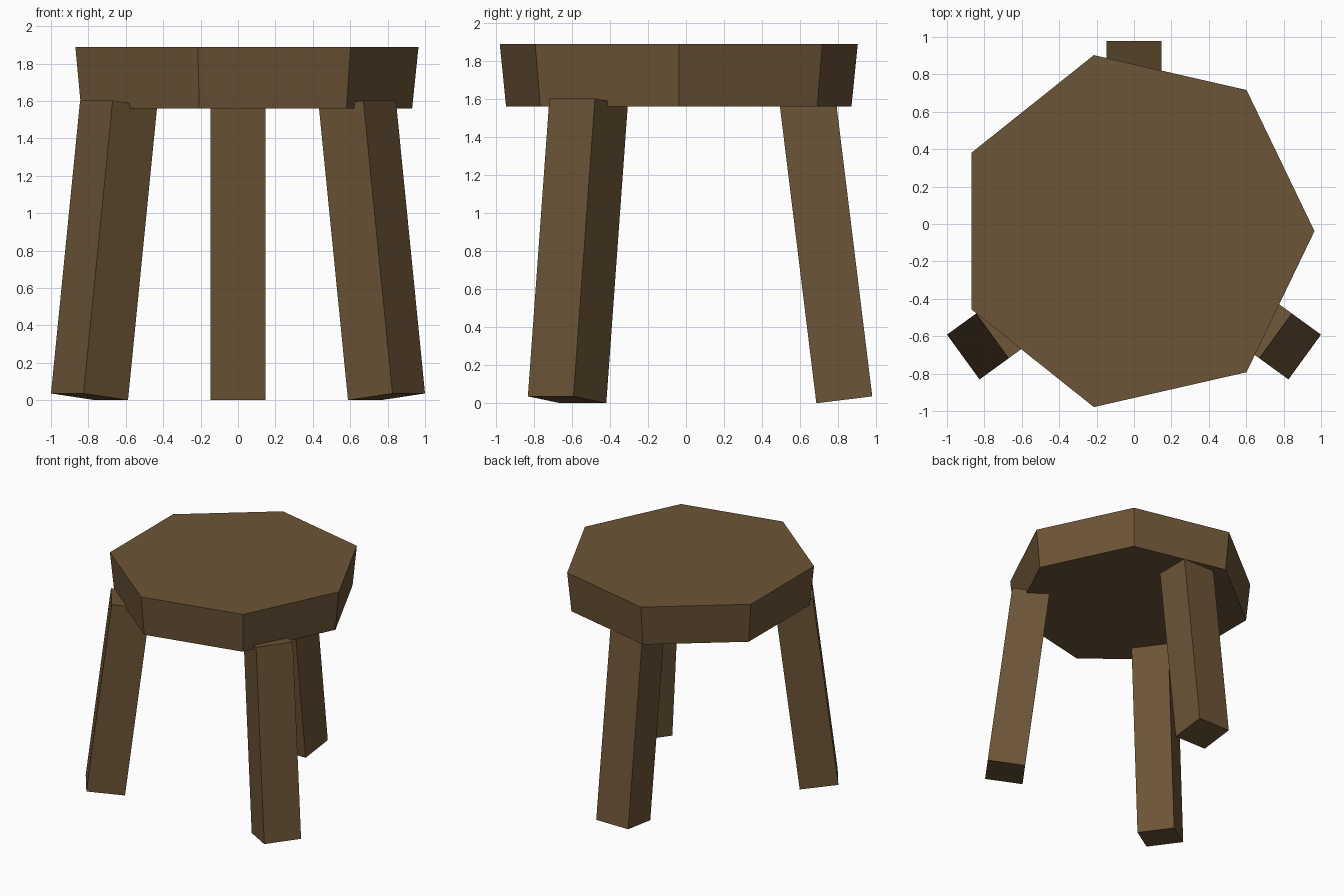
import bpy, bmesh
from math import radians, cos, sin, pi
from mathutils import Matrix, Vector

if "Cube" in bpy.data.objects:
    bpy.data.objects.remove(bpy.data.objects["Cube"])

wood = bpy.data.materials.new("wood")
wood.diffuse_color = (0.15, 0.09, 0.038, 1)
wood.use_nodes = True
wood.node_tree.nodes["Principled BSDF"].inputs["Base Color"].default_value = wood.diffuse_color


def add_object(name, bm):
    bmesh.ops.recalc_face_normals(bm, faces=bm.faces)
    mesh = bpy.data.meshes.new(name)
    bm.to_mesh(mesh)
    bm.free()
    mesh.materials.append(wood)
    obj = bpy.data.objects.new(name, mesh)
    bpy.context.collection.objects.link(obj)
    return obj


# Seven-sided seat, slightly narrower at the bottom
def seat(sides=7, centre_y=-0.038):
    bm = bmesh.new()
    rings = []
    for radius, z in ((0.931, 1.56), (0.965, 1.888)):
        rings.append([bm.verts.new((radius * cos(2 * pi * i / sides),
                                    radius * sin(2 * pi * i / sides) + centre_y, z))
                      for i in range(sides)])
    low, high = rings
    bm.faces.new(low[::-1])
    bm.faces.new(high)
    for i in range(sides):
        j = (i + 1) % sides
        bm.faces.new((low[i], low[j], high[j], high[i]))
    add_object("seat", bm)


# Square leg splayed outward, with ends cut square to its axis
def leg(name, x, y, heading, width=0.296, length=1.578, tilt=7):
    bm = bmesh.new()
    bmesh.ops.create_cube(bm, size=1)
    bm.transform(Matrix.Translation((0, 0, length / 2))
                 @ Matrix.Diagonal((width, width, length, 1)))
    obj = add_object(name, bm)
    foot = Vector((x, y, width / 2 * sin(radians(tilt))))
    obj.matrix_world = (Matrix.Translation(foot)
                        @ Matrix.Rotation(radians(heading), 4, 'Z')
                        @ Matrix.Rotation(radians(-tilt), 4, 'Y'))


seat()
leg("back_leg", 0, 0.832, 90)
leg("front_left_leg", -0.794, -0.625, 216)
leg("front_right_leg", 0.794, -0.625, -36)
